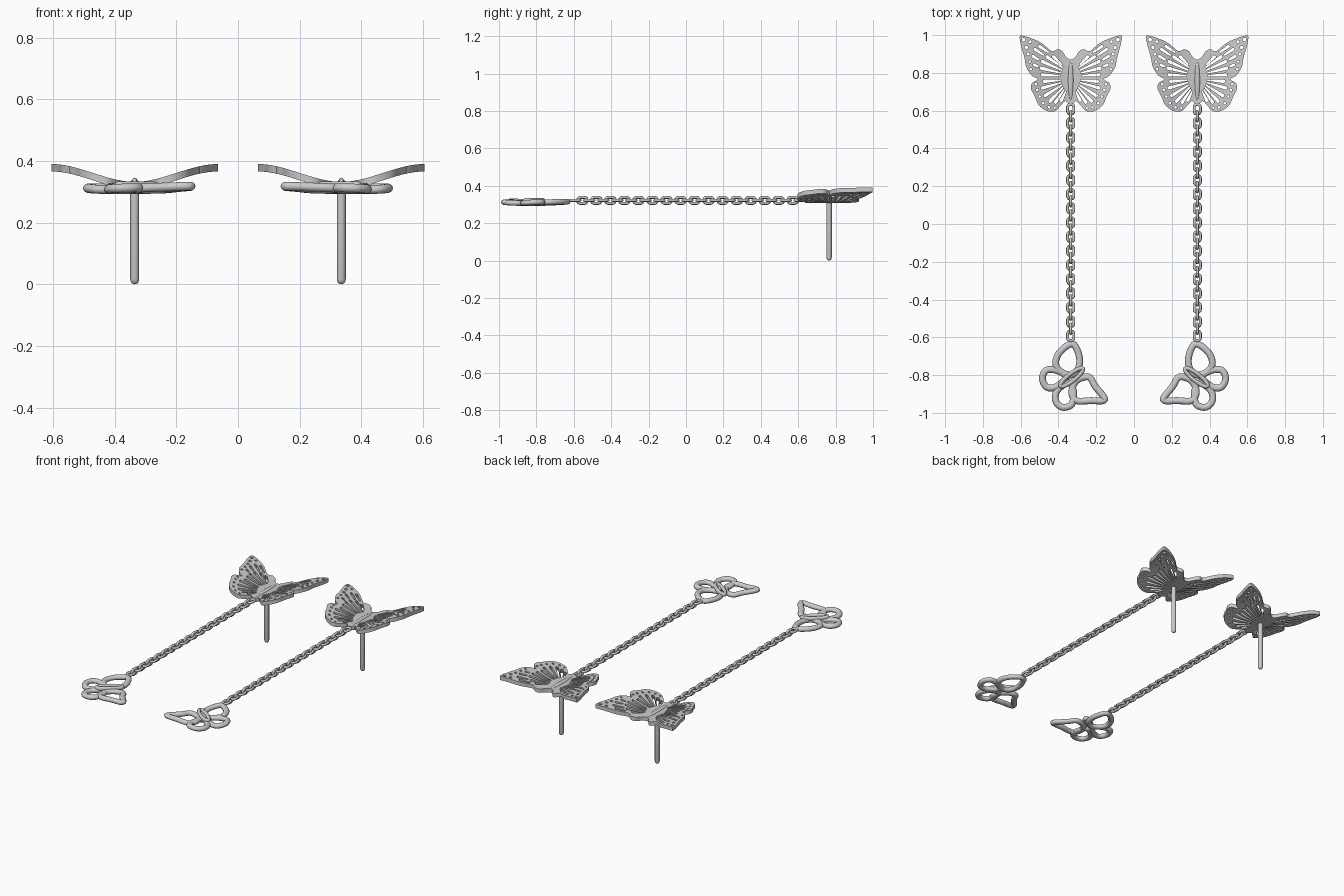
import bpy, bmesh, math
from mathutils import Vector, Matrix

if "Cube" in bpy.data.objects:
    bpy.data.objects.remove(bpy.data.objects["Cube"])

CX = 0.335  # centre line of the right earring


def smooth_loop(pts, steps=6):
    """Closed Catmull-Rom curve through 2D points."""
    pts = [Vector(p) for p in pts]
    n, out = len(pts), []
    for i in range(n):
        a, b, c, d = (pts[(i + k - 1) % n] for k in range(4))
        for s in range(steps):
            t = s / steps
            out.append(0.5 * (2 * b + (c - a) * t + (2 * a - 5 * b + 4 * c - d) * t * t
                              + (3 * b - a - 3 * c + d) * t ** 3))
    return out


def tube(bm, path, rw, rh, matrix, sides=8, lift=lambda p: 0.0):
    """Closed tube with an oval section around a flat 2D loop."""
    n, rings = len(path), []
    for i, p in enumerate(path):
        t = (path[(i + 1) % n] - path[i - 1]).normalized()
        ring = []
        for k in range(sides):
            a = 2 * math.pi * k / sides
            q = p + Vector((t.y, -t.x)) * math.cos(a) * rw
            ring.append(bm.verts.new(matrix @ Vector((q.x, q.y, math.sin(a) * rh + lift(p)))))
        rings.append(ring)
    for i in range(n):
        r, s = rings[i], rings[(i + 1) % n]
        for k in range(sides):
            m = (k + 1) % sides
            bm.faces.new((r[k], s[k], s[m], r[m]))


def add_pair(bm, name, angle=40):
    """Make the part for the right earring and its mirror image on the left."""
    for side, sx in (("right", 1), ("left", -1)):
        if sx < 0:
            bmesh.ops.scale(bm, vec=(-1, 1, 1), verts=bm.verts)
        bmesh.ops.recalc_face_normals(bm, faces=bm.faces)
        me = bpy.data.meshes.new(f"{name}_{side}")
        bm.to_mesh(me)
        ob = bpy.data.objects.new(me.name, me)
        bpy.context.collection.objects.link(ob)
        bpy.ops.object.select_all(action='DESELECT')
        ob.select_set(True)
        bpy.context.view_layer.objects.active = ob
        bpy.ops.object.shade_smooth_by_angle(angle=math.radians(angle))
    bm.free()


def slot(x0, y0, x1, y1, w0=0.004, w1=0.009):
    """Teardrop opening, narrow at the first end."""
    a, b = Vector((x0, y0)), Vector((x1, y1))
    ang = math.atan2(y1 - y0, x1 - x0)
    pts = []
    for c, w, base in ((b, w1, -90), (a, w0, 90)):
        for k in range(6):
            t = ang + math.radians(base + 36 * k)
            pts.append(c + Vector((math.cos(t), math.sin(t))) * w)
    return pts


def dot(x, y, r):
    return [Vector((x + r * math.cos(k * math.pi / 6), y + r * math.sin(k * math.pi / 6)))
            for k in range(12)]


# Large pierced butterfly: half outline, mirrored about its own centre
half = [(0.025, .885), (0.045, .915), (0.07, .925), (0.10, .915), (0.15, .955), (0.20, .98),
        (0.262, .998), (0.27, .98), (0.262, .94), (0.245, .88), (0.235, .83), (0.205, .785),
        (0.175, .767), (0.205, .745), (0.21, .715), (0.19, .675), (0.17, .63), (0.13, .60),
        (0.085, .597), (0.055, .625), (0.03, .65), (0.015, .64)]
outline = [(0, .87)] + half + [(0, .635)] + [(-x, y) for x, y in reversed(half)]

holes = [slot(*s) for s in (
    # forewing cells
    (.05, .845, .09, .885), (.045, .83, .125, .885), (.05, .815, .15, .86),
    (.055, .80, .155, .825), (.06, .785, .15, .79),
    # hindwing cells
    (.055, .762, .14, .755), (.052, .748, .15, .72), (.048, .735, .135, .68),
    (.042, .722, .11, .65), (.036, .71, .08, .645), (.028, .70, .05, .655))]
holes += [slot(*s, 0.005, 0.008) for s in (
    (.12, .91, .165, .94), (.145, .895, .19, .925), (.17, .87, .20, .888), (.175, .835, .192, .842))]
holes += [dot(*d) for d in (
    (.25, .975, .010), (.215, .965, .008), (.235, .935, .009), (.225, .90, .008), (.218, .86, .007),
    (.212, .82, .007), (.185, .74, .007), (.178, .71, .007), (.165, .675, .007), (.145, .64, .007),
    (.115, .618, .007), (.085, .615, .006))]

cu = bpy.data.curves.new("wing_profile", 'CURVE')
cu.dimensions, cu.fill_mode, cu.extrude = '2D', 'BOTH', 0.012
loops = [smooth_loop(outline, 4)] + holes + [[Vector((-p.x, p.y)) for p in h] for h in holes]
for lp in loops:
    sp = cu.splines.new('POLY')
    sp.points.add(len(lp) - 1)
    for pt, p in zip(sp.points, lp):
        pt.co = (p.x, p.y, 0, 1)
    sp.use_cyclic_u = True
tmp = bpy.data.objects.new("wing_profile", cu)
bpy.context.collection.objects.link(tmp)
bpy.context.view_layer.update()
me = bpy.data.meshes.new_from_object(tmp.evaluated_get(bpy.context.evaluated_depsgraph_get()))
bpy.data.objects.remove(tmp)
bm = bmesh.new()
bm.from_mesh(me)
bmesh.ops.remove_doubles(bm, verts=bm.verts, dist=1e-5)
# slice across the span, then bend the wings upward
for i in range(-13, 14):
    bmesh.ops.bisect_plane(bm, geom=bm.verts[:] + bm.edges[:] + bm.faces[:],
                           plane_co=(i * 0.02, 0, 0), plane_no=(1, 0, 0))
for v in bm.verts:
    t = min(abs(v.co.x) / 0.27, 1)
    v.co.z += 0.32 + 0.058 * t * t * (3 - 2 * t)
    v.co.x += CX
add_pair(bm, "large_butterfly_wings", 30)

# Slim body along the large butterfly
bm = bmesh.new()
bmesh.ops.create_uvsphere(bm, u_segments=16, v_segments=12, radius=1,
                          matrix=Matrix.Translation((CX, .76, .328)) @ Matrix.Diagonal((.015, .11, .012, 1)))
add_pair(bm, "large_butterfly_body")

# Ear post with a rounded tip
bm = bmesh.new()
prof = [(0, 0), (.007, .002), (.012, .007), (.0145, .016), (.0145, .318), (0, .318)]
vs = [bm.verts.new((CX + r, .765, z)) for r, z in prof]
es = [bm.edges.new(e) for e in zip(vs, vs[1:])]
bmesh.ops.spin(bm, geom=vs + es, cent=(CX, .765, 0), axis=(0, 0, 1), angle=2 * math.pi, steps=20)
bmesh.ops.remove_doubles(bm, verts=bm.verts, dist=1e-5)
add_pair(bm, "ear_post")

# Cable chain: links turned by a quarter each time
bm = bmesh.new()
link = []
for k in range(16):
    a = 2 * math.pi * (k + .5) / 16
    link.append(Vector((.0165 * math.cos(a), .0165 * math.sin(a) + math.copysign(.0095, math.sin(a)))))
for i in range(33):
    m = Matrix.Translation((CX, .608 - .0375 * i, .322)) @ Matrix.Rotation(math.pi / 2 * (i % 2), 4, 'Y')
    tube(bm, link, .0078, .0078, m)
add_pair(bm, "chain", 60)

# Small open butterfly: four wing loops, tilted up slightly away from the body
wings = [
    [(.325, -.635), (.39, -.675), (.415, -.735), (.39, -.78), (.335, -.80), (.295, -.765), (.29, -.70)],
    [(.36, -.81), (.41, -.775), (.465, -.775), (.485, -.82), (.46, -.865), (.41, -.86)],
    [(.345, -.84), (.405, -.88), (.415, -.935), (.38, -.97), (.33, -.955), (.32, -.89)],
    [(.155, -.93), (.205, -.86), (.24, -.81), (.305, -.83), (.33, -.89), (.305, -.935), (.23, -.935)]]
mid = Vector((.33, -.812))
axis = math.radians(-38)
across = Vector((-math.sin(axis), math.cos(axis)))
bm = bmesh.new()
for w in wings:
    tube(bm, smooth_loop(w), .018, .015, Matrix.Translation((0, 0, .306)), 10,
         lambda p: .06 * abs((p - mid).dot(across)))
add_pair(bm, "small_butterfly_wings", 60)

# Small butterfly body: a long narrow ring
bm = bmesh.new()
ring = [Vector((.075 * math.cos(k * math.pi / 16), .019 * math.sin(k * math.pi / 16))) for k in range(32)]
tube(bm, ring, .011, .014, Matrix.Translation((mid.x, mid.y, .320)) @ Matrix.Rotation(axis, 4, 'Z'))
add_pair(bm, "small_butterfly_body", 60)
